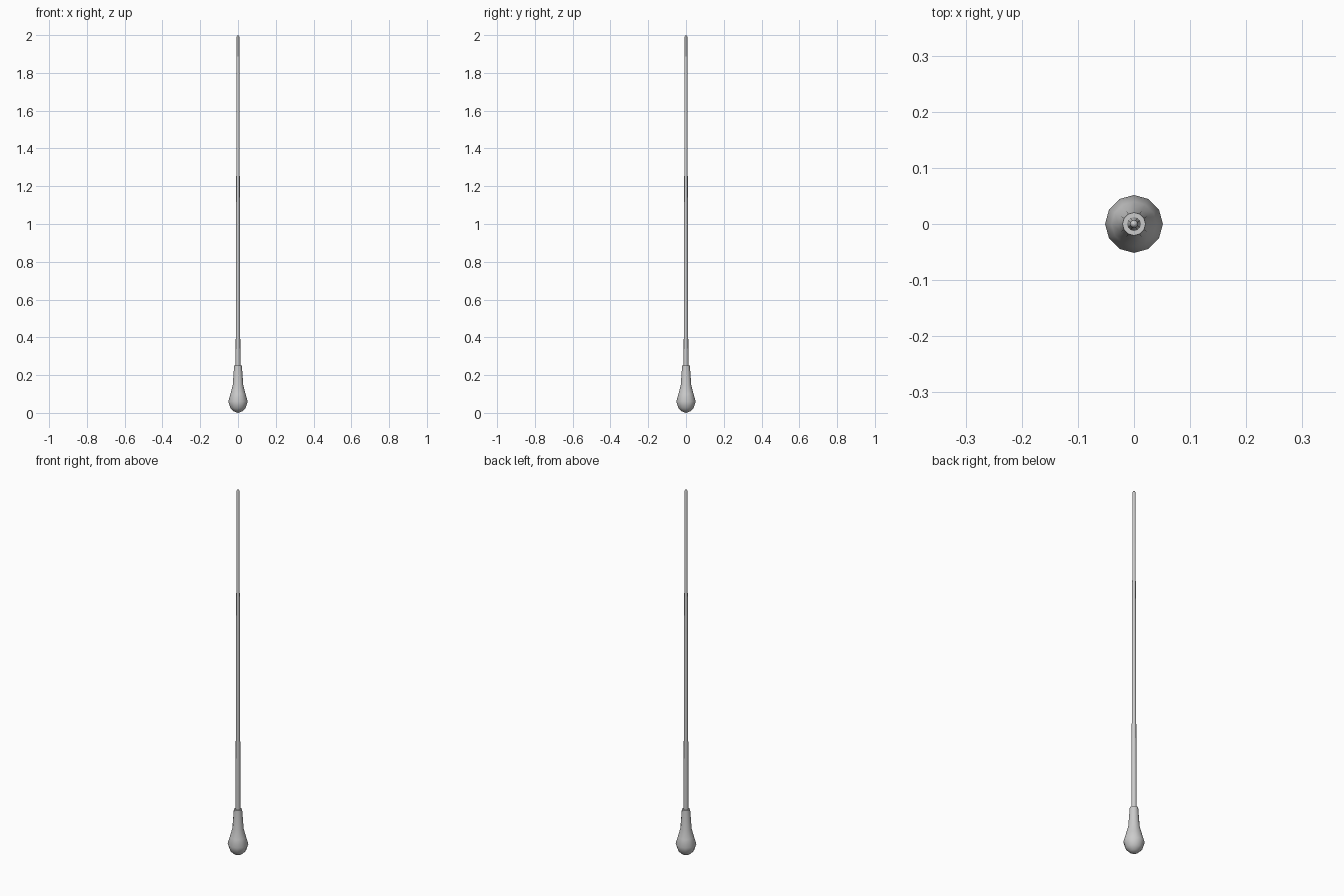
import bpy, bmesh, math

if "Cube" in bpy.data.objects:
    bpy.data.objects.remove(bpy.data.objects["Cube"])


def lathe(name, profile, sides):
    """Revolve (radius, z) points about z; zero radius makes a pole."""
    bm = bmesh.new()
    rings = []
    for r, z in profile:
        if r == 0:
            rings.append([bm.verts.new((0, 0, z))] * sides)
        else:
            rings.append([bm.verts.new((r * math.cos(2 * math.pi * i / sides),
                                        r * math.sin(2 * math.pi * i / sides), z))
                          for i in range(sides)])
    for low, high in zip(rings, rings[1:]):
        for i in range(sides):
            j = (i + 1) % sides
            corners = list(dict.fromkeys((low[i], low[j], high[j], high[i])))
            bm.faces.new(corners)
    bmesh.ops.recalc_face_normals(bm, faces=bm.faces)
    mesh = bpy.data.meshes.new(name)
    bm.to_mesh(mesh)
    bm.free()
    obj = bpy.data.objects.new(name, mesh)
    bpy.context.collection.objects.link(obj)
    bpy.ops.object.select_all(action='DESELECT')
    obj.select_set(True)
    bpy.context.view_layer.objects.active = obj
    bpy.ops.object.shade_smooth_by_angle(angle=math.radians(50))
    return obj


# pear-shaped grip with a flat collar at the top
lathe("handle", [(0, 0), (0.022, 0.008), (0.040, 0.025), (0.0515, 0.06),
                 (0.040, 0.10), (0.028, 0.145), (0.0205, 0.25), (0, 0.25)], 12)

# long tapering stick with a slightly rounded tip
lathe("shaft", [(0, 0.20), (0.0125, 0.20), (0.007, 1.99),
                (0.005, 1.997), (0, 2.0)], 12)
